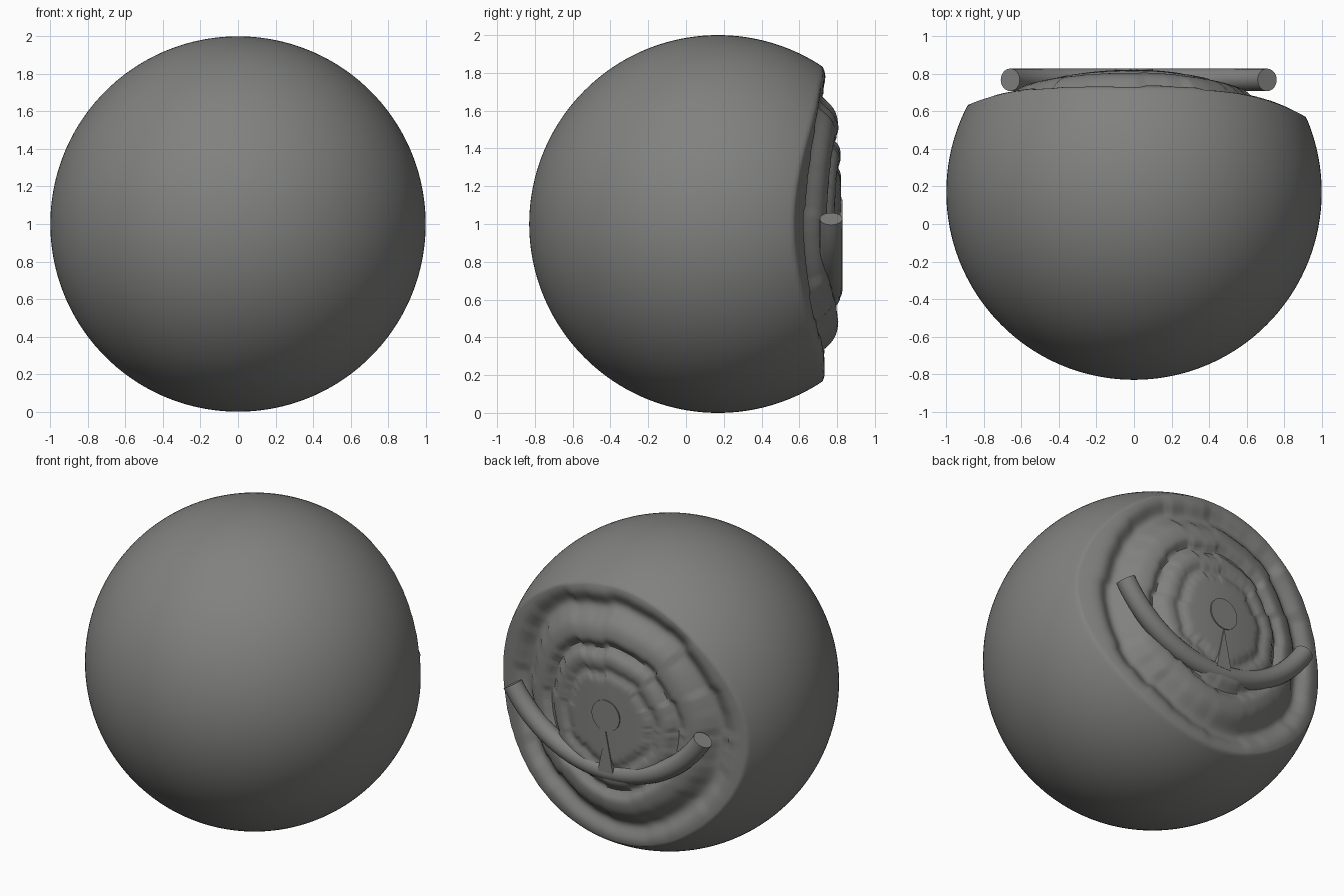
import bpy
import bmesh
import math
from mathutils import Vector, Matrix, noise

if "Cube" in bpy.data.objects:
    bpy.data.objects.remove(bpy.data.objects["Cube"], do_unlink=True)

grey = bpy.data.materials.new("dark_grey")
grey.use_nodes = True
grey.diffuse_color = (0.22, 0.22, 0.215, 1)
grey.node_tree.nodes["Principled BSDF"].inputs["Base Color"].default_value = (0.22, 0.22, 0.215, 1)

CENTRE = Vector((0, 0.17, 1))


def finish(bm, name, angle=35):
    bmesh.ops.recalc_face_normals(bm, faces=bm.faces)
    mesh = bpy.data.meshes.new(name)
    bm.to_mesh(mesh)
    bm.free()
    obj = bpy.data.objects.new(name, mesh)
    bpy.context.collection.objects.link(obj)
    mesh.materials.append(grey)
    bpy.ops.object.select_all(action="DESELECT")
    obj.select_set(True)
    bpy.context.view_layer.objects.active = obj
    bpy.ops.object.shade_smooth_by_angle(angle=math.radians(angle))
    return obj


def groove(r, middle, width, depth):
    return depth * math.exp(-((r - middle) / width) ** 2)


def carved_height(x, z):
    """Depth of the flattened, roughly terraced back."""
    wide = 0.3 if x > 0 else 0.24
    y = 0.822 - wide * x * x - 0.2 * z ** 4
    # broken rings: the wobble jumps in coarse steps around the face
    a = math.atan2(z, x)
    sector = round(a * 5) / 5
    wobble = noise.noise(Vector((math.cos(sector) * 2, math.sin(sector) * 2, 3)))
    r = math.hypot(x, z) + 0.05 * wobble
    y -= groove(r, 0.70, 0.07, 0.07)
    y -= groove(r, 0.46, 0.035, 0.04)
    y -= groove(r, 0.31, 0.03, 0.02)
    return y


# Ball with the carved back
bm = bmesh.new()
bmesh.ops.create_uvsphere(bm, u_segments=160, v_segments=144, radius=1,
                          matrix=Matrix.Rotation(math.pi / 2, 4, "X"))
for v in bm.verts:
    v.co += Vector((0, CENTRE.y, 0))
    if v.co.y > 0.4:
        v.co.y = min(v.co.y, carved_height(v.co.x, v.co.z))
    v.co.z += CENTRE.z
finish(bm, "carved_ball", 50)

# Curved bar across the back
bm = bmesh.new()
RADIUS, THICK, STEPS, SIDES = 0.807, 0.06, 32, 24
rings = []
for i in range(STEPS + 1):
    a = math.radians(-58 + 116 * i / STEPS)
    out = Vector((math.sin(a), 0, -math.cos(a)))
    mid = Vector((0.025, 0.768, 1.455)) + out * RADIUS
    ring = []
    for j in range(SIDES):
        t = math.tau * j / SIDES
        ring.append(bm.verts.new(mid + THICK * (out * math.cos(t) + Vector((0, math.sin(t), 0)))))
    rings.append(ring)
for one, two in zip(rings, rings[1:]):
    for j in range(SIDES):
        k = (j + 1) % SIDES
        bm.faces.new((one[j], one[k], two[k], two[j]))
bm.faces.new(rings[0])
bm.faces.new(rings[-1])
finish(bm, "curved_bar")

# Round stud in the middle
bm = bmesh.new()
bmesh.ops.create_cone(bm, cap_ends=True, segments=48, radius1=0.1, radius2=0.1, depth=0.2,
                      matrix=Matrix.Translation((0, 0.728, 1.03)) @ Matrix.Rotation(math.pi / 2, 4, "X"))
finish(bm, "round_stud")

# Pointed wedge between stud and bar
bm = bmesh.new()
front = [bm.verts.new((x, 0.828, z)) for x, z in ((-0.055, 0.66), (0.055, 0.66), (0, 0.93))]
wedge = bm.faces.new(front)
grown = bmesh.ops.extrude_face_region(bm, geom=[wedge])["geom"]
for v in grown:
    if isinstance(v, bmesh.types.BMVert):
        v.co.y -= 0.15
finish(bm, "pointed_wedge")
